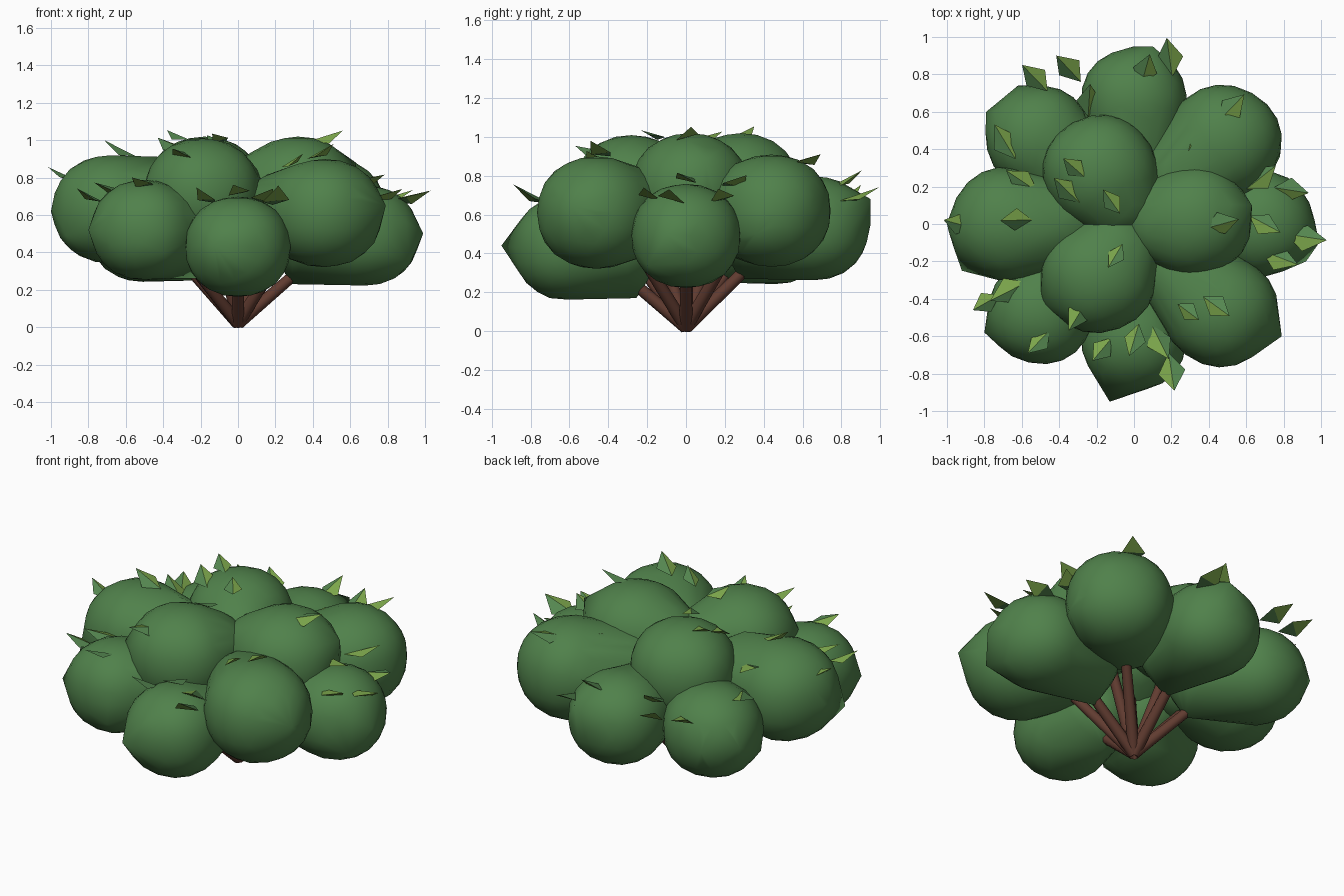
import bpy, bmesh, math, random
from mathutils import Vector, Matrix

random.seed(4)
scene_cube = bpy.data.objects.get("Cube")
if scene_cube:
    bpy.data.objects.remove(scene_cube, do_unlink=True)


def make_material(name, colour):
    mat = bpy.data.materials.new(name)
    mat.use_nodes = True
    mat.diffuse_color = (*colour, 1)
    mat.node_tree.nodes["Principled BSDF"].inputs["Base Color"].default_value = (*colour, 1)
    return mat


foliage_green = make_material("foliage green", (.08, .22, .07))
leaf_yellow_green = make_material("leaf yellow green", (.2, .38, .07))
leaf_mid_green = make_material("leaf mid green", (.09, .24, .08))
bark_brown = make_material("bark brown", (.12, .045, .03))


def add_object(name, bm, materials, smooth=False):
    bmesh.ops.recalc_face_normals(bm, faces=bm.faces)
    mesh = bpy.data.meshes.new(name)
    bm.to_mesh(mesh)
    bm.free()
    for mat in materials:
        mesh.materials.append(mat)
    for poly in mesh.polygons:
        poly.use_smooth = smooth
    obj = bpy.data.objects.new(name, mesh)
    bpy.context.collection.objects.link(obj)
    return obj


# Foliage clumps: centre, then outlying corners that stretch the shape
clumps = {
    "front": ((0, -.61, .43), [(-.13, -.95, .44), (0, -.7, .17)]),
    "front_left": ((.46, -.46, .61), [(.79, -.6, .65), (.12, -.45, .7)]),
    "left": ((.68, 0, .49), [(.99, -.1, .5), (.92, -.2, .34)]),
    "back_left": ((.48, .44, .62), [(.78, .36, .5), (.7, .64, .7), (.2, .62, .6)]),
    "back": ((0, .66, .53), [(.1, .95, .68), (0, .95, .55)]),
    "back_right": ((-.51, .46, .51), [(-.79, .6, .52), (-.62, .74, .5), (-.76, .35, .4)]),
    "right": ((-.68, 0, .63), [(-1, 0, .62), (-.92, -.25, .49), (-.4, 0, .91)]),
    "front_right": ((-.5, -.47, .52), [(-.8, -.58, .52), (-.39, -.73, .4)]),
    "top_back": ((-.18, .28, .73), [(-.46, .4, .8)]),
    "top_left": ((.32, .02, .73), [(.63, .1, .88)]),
    "top_front": ((-.19, -.28, .72), [(-.5, -.42, .75)]),
}


def clump_radii(centre):
    """Upper clumps are a little larger than the low outer ones."""
    return Vector((.28, .275, .265)) * (1.08 if centre[2] > .6 else 1)


for name, (centre, corners) in clumps.items():
    x, y, z = centre
    bm = bmesh.new()
    # A full lobe outside and a smaller lobe reaching in towards the middle
    for size, reach in ((1.01, 1), (.78, .58)):
        lobe = bmesh.ops.create_icosphere(bm, subdivisions=3, radius=size)["verts"]
        for v in lobe:
            v.co = Vector([math.copysign(abs(c) ** .93, c) for c in v.co])
        place = Matrix.Translation((x * reach, y * reach, z))
        turn = Matrix.Rotation(random.uniform(0, math.tau), 4, "Z")
        bmesh.ops.transform(bm, matrix=place @ Matrix.Diagonal((*clump_radii(centre), 1)) @ turn, verts=lobe)
    for corner in corners:
        bm.verts.new(corner)
    # Low clumps droop inwards around the stems
    if z < .6:
        bm.verts.new((x * .42, y * .42, z - .26))
    # Wrap all the points in one skin
    bmesh.ops.delete(bm, geom=bm.edges[:] + bm.faces[:], context="EDGES_FACES")
    hull = bmesh.ops.convex_hull(bm, input=bm.verts)
    unused = {v for key in ("geom_interior", "geom_unused") for v in hull[key]
              if isinstance(v, bmesh.types.BMVert)}
    bmesh.ops.delete(bm, geom=list(unused), context="VERTS")
    add_object("foliage_" + name, bm, [foliage_green], smooth=True)

# Stems fanning out from the ground into the clumps
for name, (centre, corners) in clumps.items():
    foot = Vector((0, 0, .02))
    tip = Vector((centre[0] * .8, centre[1] * .8, centre[2]))
    axis = tip - foot
    bm = bmesh.new()
    bmesh.ops.create_cone(bm, cap_ends=True, segments=8, radius1=.034, radius2=.026, depth=axis.length)
    bmesh.ops.transform(bm, matrix=Matrix.Translation((foot + tip) / 2)
                        @ axis.to_track_quat("Z", "Y").to_matrix().to_4x4(), verts=bm.verts)
    stem = add_object("stem_" + name, bm, [bark_brown], smooth=True)
    stem.data.set_sharp_from_angle(angle=math.radians(50))


def surface_height(x, y):
    """Top of the foliage above a point."""
    best = .66
    for centre, corners in clumps.values():
        rx, ry, rz = clump_radii(centre)
        d = ((x - centre[0]) / rx) ** 2 + ((y - centre[1]) / ry) ** 2
        if d < 1:
            best = max(best, centre[2] + rz * math.sqrt(1 - d))
    return best


# Loose leaves: folded kites lifting outward, one half of each brighter
leaf_spots = [
    (-.35, .83), (-.53, .78), (-.24, .66), (.06, .82), (.19, .89), (.52, .62), (-.69, .44),
    (-.32, .3), (-.36, .18), (-.6, .23), (-.63, .02), (-.94, 0), (-.12, .12), (.14, .35),
    (.28, .34), (.47, 0), (.68, .25), (.84, .18), (.7, 0), (.78, -.18), (.92, -.07),
    (-.42, -.09), (-.1, -.17), (-.79, -.42), (-.67, -.36), (-.51, -.63), (-.3, -.49),
    (0, -.62), (-.17, -.67), (.2, -.79), (.14, -.63), (.29, -.47), (.44, -.44),
]
bm = bmesh.new()
for x, y in leaf_spots:
    size = random.uniform(.15, .2) * (1.15 if math.hypot(x, y) > .6 else 1)
    yaw = math.atan2(y, x) + random.uniform(-.5, .5)
    place = (Matrix.Translation((x, y, surface_height(x, y) + .045))
             @ Matrix.Rotation(yaw, 4, "Z")
             @ Matrix.Rotation(-random.uniform(.15, .5), 4, "Y")
             @ Matrix.Rotation(random.uniform(-.3, .3), 4, "X"))
    shape = [(-.5, 0, 0), (-.05, .32, -.12), (-.05, -.32, -.12), (.5, 0, 0)]
    base, left, right, tip = [bm.verts.new(place @ (Vector(p) * size)) for p in shape]
    faces = [(base, right, tip), (base, tip, left), (left, tip, right), (base, left, right)]
    for i, corners in enumerate(faces):
        bm.faces.new(corners).material_index = i % 2
add_object("loose_leaves", bm, [leaf_yellow_green, leaf_mid_green])
